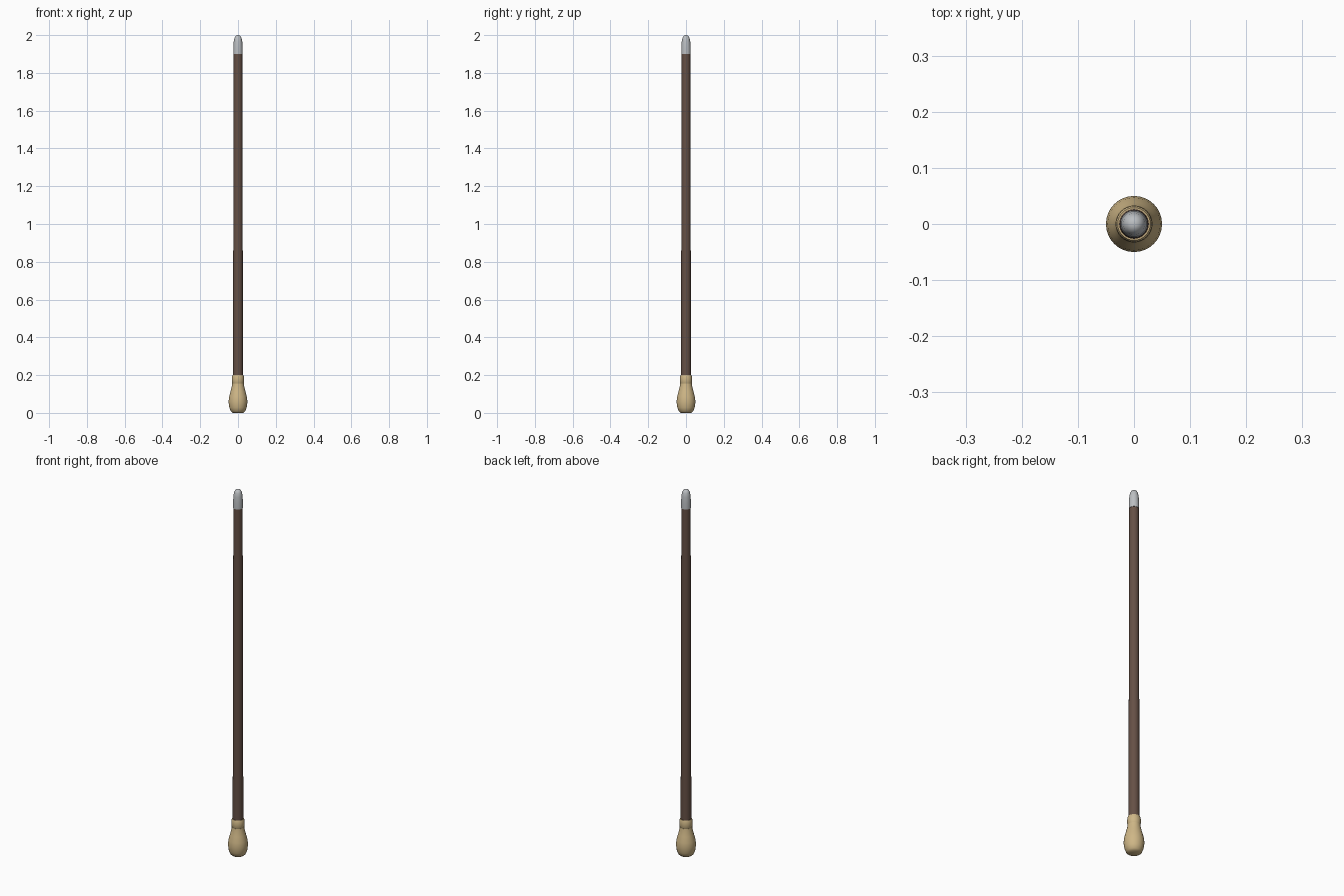
import bpy, bmesh, math

if "Cube" in bpy.data.objects:
    bpy.data.objects.remove(bpy.data.objects["Cube"])


def material(name, color):
    m = bpy.data.materials.new(name)
    m.diffuse_color = (*color, 1)
    m.use_nodes = True
    m.node_tree.nodes["Principled BSDF"].inputs["Base Color"].default_value = m.diffuse_color
    return m


def lathe(name, profile, mat, segments=32):
    """Revolve (radius, height) points around z and cap both ends."""
    bm = bmesh.new()
    rings = []
    for r, z in profile:
        rings.append([bm.verts.new((r * math.cos(2 * math.pi * i / segments),
                                    r * math.sin(2 * math.pi * i / segments), z))
                      for i in range(segments)])
    for a, b in zip(rings, rings[1:]):
        for i in range(segments):
            j = (i + 1) % segments
            bm.faces.new((a[i], a[j], b[j], b[i]))
    bm.faces.new(rings[0][::-1])
    bm.faces.new(rings[-1])
    mesh = bpy.data.meshes.new(name)
    bm.to_mesh(mesh)
    bm.free()
    obj = bpy.data.objects.new(name, mesh)
    bpy.context.collection.objects.link(obj)
    mesh.materials.append(mat)
    bpy.ops.object.select_all(action='DESELECT')
    obj.select_set(True)
    bpy.context.view_layer.objects.active = obj
    bpy.ops.object.shade_smooth_by_angle(angle=math.radians(40))
    return obj


wood = material("dark_wood", (0.13, 0.08, 0.06))
brass = material("brass", (0.62, 0.47, 0.24))
steel = material("steel", (0.5, 0.52, 0.54))

# Slightly tapered shaft
lathe("shaft", [(0.027, 0.15), (0.0265, 0.2), (0.023, 1.905)], wood)

# Rounded foot
lathe("foot_bulb", [(0.027, 0), (0.038, 0.008), (0.046, 0.028), (0.05, 0.058),
                    (0.047, 0.085), (0.039, 0.115), (0.033, 0.14), (0.031, 0.155)], brass)

# Collar between foot and shaft
lathe("collar", [(0.029, 0.153), (0.032, 0.16), (0.033, 0.177),
                 (0.032, 0.192), (0.029, 0.2)], brass)

# Metal tip
lathe("tip", [(0.0245, 1.9), (0.0245, 1.93), (0.0225, 1.965), (0.019, 1.985),
              (0.013, 1.996), (0.005, 2.0)], steel)
